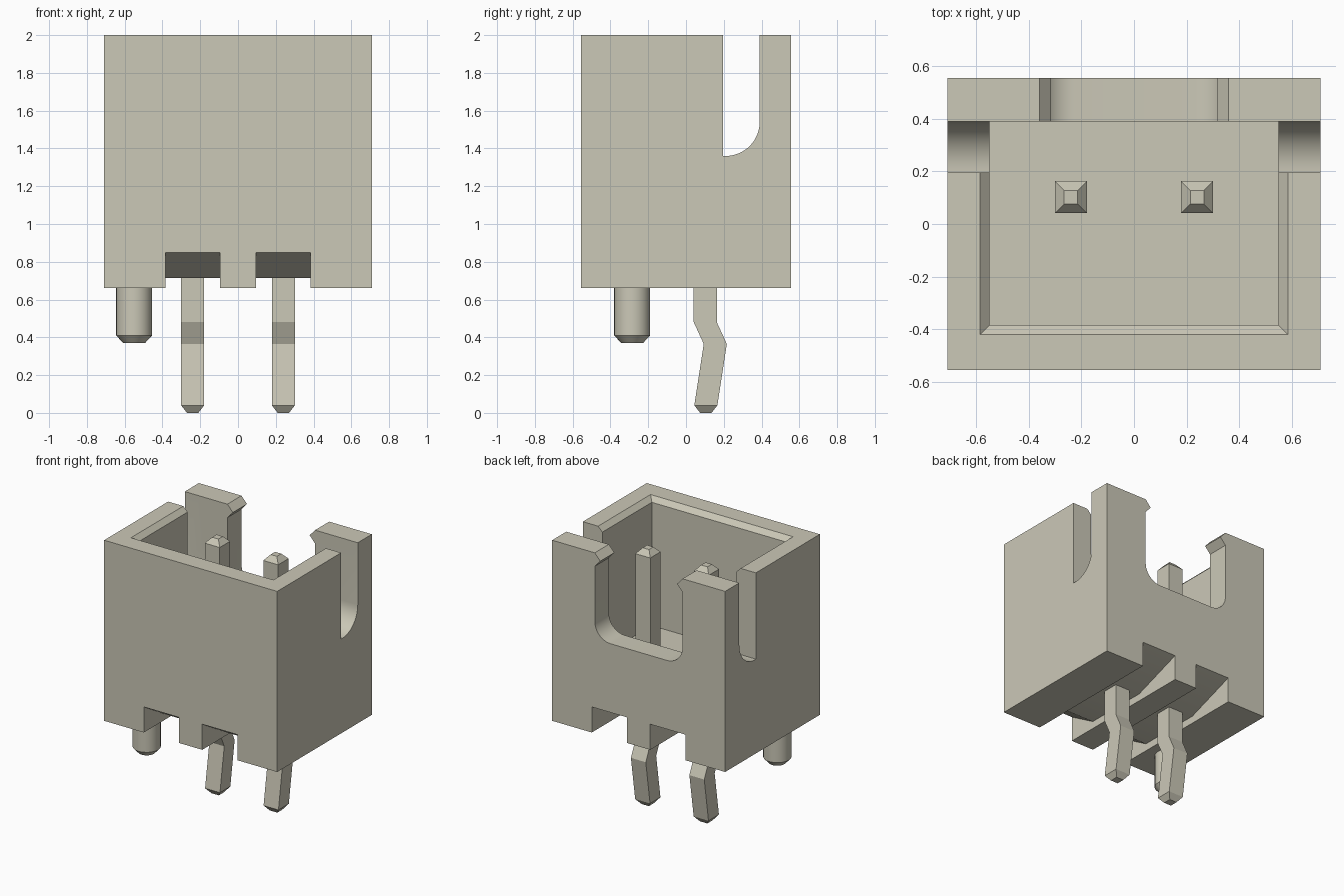
import bpy, bmesh, math
from mathutils import Vector

cube = bpy.data.objects.get("Cube")
if cube:
    bpy.data.objects.remove(cube, do_unlink=True)

COLOR = (0.60, 0.58, 0.475, 1.0)
mat = bpy.data.materials.new("warm ivory plastic")
mat.use_nodes = True
mat.diffuse_color = COLOR
bsdf = mat.node_tree.nodes["Principled BSDF"]
bsdf.inputs["Base Color"].default_value = COLOR
bsdf.inputs["Roughness"].default_value = 0.6


def loft(name, rings):
    """Closed solid through rings of equal point count."""
    bm = bmesh.new()
    loops = [[bm.verts.new(p) for p in ring] for ring in rings]
    n = len(loops[0])
    for a, b in zip(loops, loops[1:]):
        for i in range(n):
            j = (i + 1) % n
            bm.faces.new((a[i], a[j], b[j], b[i]))
    bm.faces.new(loops[0])
    bm.faces.new(loops[-1])
    bmesh.ops.recalc_face_normals(bm, faces=bm.faces)
    mesh = bpy.data.meshes.new(name)
    bm.to_mesh(mesh)
    bm.free()
    mesh.materials.append(mat)
    ob = bpy.data.objects.new(name, mesh)
    bpy.context.collection.objects.link(ob)
    return ob


def rect(x0, x1, y0, y1, z):
    return [(x0, y0, z), (x1, y0, z), (x1, y1, z), (x0, y1, z)]


def prism_x(name, profile, x0, x1):
    return loft(name, [[(x, y, z) for y, z in profile] for x in (x0, x1)])


def prism_y(name, profile, y0, y1):
    return loft(name, [[(x, y, z) for x, z in profile] for y in (y0, y1)])


def arc(cx, cz, r, a0, a1, n=12):
    return [(cx + r * math.cos(math.radians(a0 + (a1 - a0) * i / n)),
             cz + r * math.sin(math.radians(a0 + (a1 - a0) * i / n)))
            for i in range(n + 1)]


def activate(ob):
    bpy.ops.object.select_all(action='DESELECT')
    ob.select_set(True)
    bpy.context.view_layer.objects.active = ob


def cut(ob, cutter):
    mod = ob.modifiers.new("cut", 'BOOLEAN')
    mod.operation = 'DIFFERENCE'
    mod.solver = 'EXACT'
    mod.object = cutter
    activate(ob)
    bpy.ops.object.modifier_apply(modifier=mod.name)
    bpy.data.objects.remove(cutter, do_unlink=True)


# Housing block
W, D, BASE, TOP = 0.71, 0.555, 0.66, 2.0
housing = loft("housing", [rect(-W, W, -D, D, z) for z in (BASE, TOP)])

# Open cavity with a bevelled rim on the front and sides
cut(housing, loft("cavity_cutter", [
    rect(-0.55, 0.55, -0.385, 0.39, 1.05),
    rect(-0.55, 0.55, -0.385, 0.39, 1.965),
    rect(-0.635, 0.635, -0.47, 0.39, 2.05)]))

# Slots through both side walls, rounded at the bottom rear
slot = [(0.195, 2.1), (0.195, 1.36)] + arc(0.21, 1.54, 0.18, -90, 0) + [(0.39, 2.1)]
cut(housing, prism_x("side_slot_cutter", slot, -0.8, 0.8))

# Rear window with rounded lower corners and a latch barb on each post
half = arc(0.23, 1.49, 0.13, -90, 0) + [(0.36, 1.90), (0.315, 1.95), (0.36, 2.0), (0.36, 2.1)]
window = half + [(-x, z) for x, z in reversed(half)]
cut(housing, prism_y("rear_window_cutter", window, 0.3, 0.65))

# Underside channels with sloped roofs around each pin
channel = [(-0.65, 0.5), (0.65, 0.5), (0.65, 0.85), (D, 0.85),
           (0.17, 0.715), (-0.33, 0.715), (-D, 0.85), (-0.65, 0.85)]
for x0, x1 in ((-0.385, -0.095), (0.095, 0.385)):
    cut(housing, prism_x("channel_cutter", channel, x0, x1))

activate(housing)
bpy.ops.object.shade_smooth_by_angle(angle=math.radians(20))

# Kinked square contact pins: (height, centre y, half width)
stations = [(0, 0.105, 0.03), (0.04, 0.105, 0.061), (0.365, 0.155, 0.061),
            (0.48, 0.102, 0.061), (1.86, 0.102, 0.061), (1.90, 0.102, 0.026)]
for side, px in (("right", -0.24), ("left", 0.24)):
    loft(side + "_pin", [rect(px - h, px + h, y - h, y + h, z) for z, y, h in stations])

# Round locating peg with a bevelled tip
peg = loft("locating_peg", [
    [(-0.55 + r * math.cos(math.tau * i / 32), -0.285 + r * math.sin(math.tau * i / 32), z)
     for i in range(32)]
    for z, r in ((0.37, 0.058), (0.41, 0.095), (0.70, 0.095))])
activate(peg)
bpy.ops.object.shade_smooth_by_angle(angle=math.radians(30))
